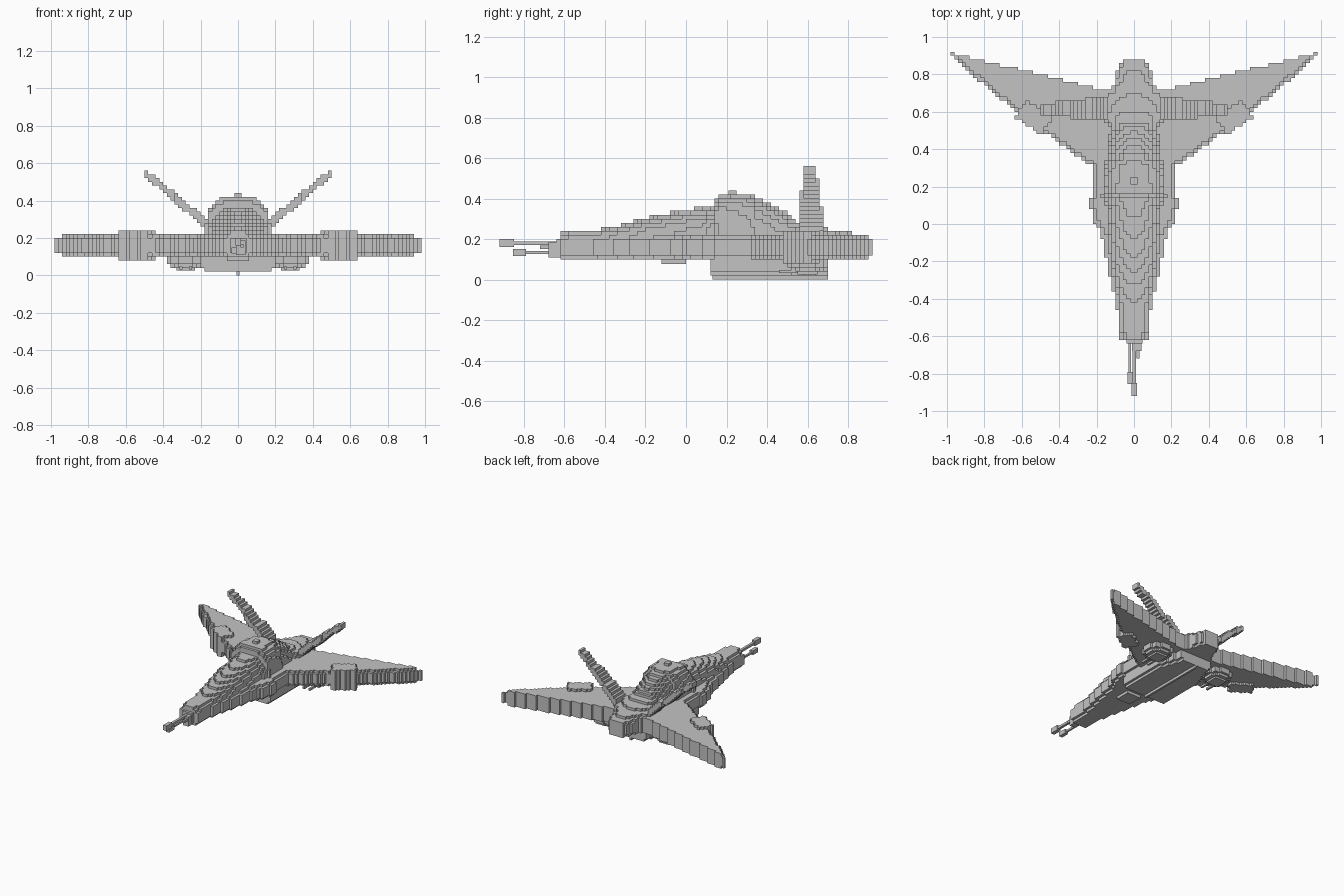
import bpy, bmesh, math

if "Cube" in bpy.data.objects:
    bpy.data.objects.remove(bpy.data.objects["Cube"])

S = 0.02  # block size
grey = bpy.data.materials.new("hull_grey")
grey.diffuse_color = (0.55, 0.55, 0.55, 1)
grey.use_nodes = True
grey.node_tree.nodes["Principled BSDF"].inputs["Base Color"].default_value = grey.diffuse_color


def lerp(table, t):
    """Piecewise linear lookup; 0 outside the table range."""
    for (a, va), (b, vb) in zip(table, table[1:]):
        if a <= t <= b:
            return va + (vb - va) * (t - a) / (b - a)
    return 0.0


def finish(name, bm):
    me = bpy.data.meshes.new(name)
    bm.to_mesh(me)
    bm.free()
    me.materials.append(grey)
    ob = bpy.data.objects.new(name, me)
    bpy.context.collection.objects.link(ob)
    return ob


def blocks(name, inside, lo, hi):
    """Fill the box lo..hi with blocks where inside(x, y, z); keep only outer faces."""
    rng = [range(round(a / S), round(b / S)) for a, b in zip(lo, hi)]
    cells = {(i, j, k) for i in rng[0] for j in rng[1] for k in rng[2]
             if inside((i + .5) * S, (j + .5) * S, (k + .5) * S)}
    bm = bmesh.new()
    verts = {}

    def vert(c):
        if c not in verts:
            verts[c] = bm.verts.new([v * S for v in c])
        return verts[c]

    for c in cells:
        for ax in range(3):
            u, v = (ax + 1) % 3, (ax + 2) % 3
            for d in (0, 1):
                n = list(c)
                n[ax] += 2 * d - 1
                if tuple(n) in cells:
                    continue
                quad = []
                for du, dv in ((0, 0), (1, 0), (1, 1), (0, 1)):
                    p = list(c)
                    p[ax] += d
                    p[u] += du
                    p[v] += dv
                    quad.append(vert(tuple(p)))
                bm.faces.new(quad if d else quad[::-1])
    return finish(name, bm)


def box(name, x0, x1, y0, y1, z0, z1):
    bm = bmesh.new()
    bmesh.ops.create_cube(bm, size=1)
    for v in bm.verts:
        v.co = ((x0 + x1) / 2 + v.co.x * (x1 - x0), (y0 + y1) / 2 + v.co.y * (y1 - y0),
                (z0 + z1) / 2 + v.co.z * (z1 - z0))
    return finish(name, bm)


# Main hull and swept wings: half width along y, cut by the trailing edge
HALF = [(-.62, .075), (-.48, .085), (-.3, .125), (-.2, .145), (-.03, .18), (0, .21), (.07, .225),
        (.08, .25), (.13, .25), (.14, .225), (.31, .225), (.34, .27), (.5, .49), (.65, .69),
        (.82, .89), (.93, 1.0)]
TAIL = [(.5, .18), (.7, .15), (.75, .11), (.83, .09), (.88, .06)]


def hull(x, y, z):
    x = abs(x)
    inset = .025 if abs(z - .16) > .045 else 0
    if y > .7 and x < lerp(TAIL, y) - inset / 2:
        return True
    trail = .715 + max(0, x - .16) * .245
    return x < lerp(HALF, y) - inset and y < trail


blocks("hull_and_wings", hull, (-1, -.62, .10), (1, .92, .22))

# Stepped upper deck rising to the bridge
TOP = [(-.62, .24), (-.46, .24), (-.3, .275), (-.22, .3), (-.1, .325), (0, .345), (.14, .365),
       (.16, .43), (.3, .425), (.37, .40), (.47, .345), (.55, .29), (.64, .26), (.76, .24), (.82, .235)]
DECK = [(-.62, .06), (-.4, .08), (-.2, .115), (.08, .135), (.14, .165), (.26, .15), (.4, .135),
        (.52, .12), (.56, .17), (.68, .17), (.7, .13), (.82, .07)]


def deck(x, y, z):
    h = (z - .2) / max(lerp(TOP, y) - .2, .01)
    power = 4 if .14 < y < .34 else 2
    return h < 1 and abs(x) < lerp(DECK, y) * (1 - h ** power) ** .5 + .008


blocks("upper_deck_and_bridge", deck, (-.2, -.62, .20), (.2, .82, .46))
box("bridge_mast", -.02, .02, .21, .25, .41, .44)


# Canted tail fins
def fin(x, y, z):
    x = abs(x)
    mid = .275 + (x - .17) * .84
    t = (x - .17) / .33
    return x > .14 and abs(z - mid) < .028 - .006 * t and .56 + .02 * t < y < .68 - .04 * t


blocks("tail_fins", fin, (-.5, .54, .22), (.5, .70, .55))


# Raised pods wrapped round the wing leading edges
def wing_pod(x, y, z):
    a = (abs(x) - .535) * .83 + (y - .57) * .56
    b = -(abs(x) - .535) * .56 + (y - .57) * .83
    return abs(a) < .085 and abs(b) < .055


blocks("wing_pods", wing_pod, (-.66, .46, .08), (.66, .68, .24))


# Ventral keel and its thin skid
def keel(x, y, z):
    half = .2 if y < .5 else .2 - (y - .5) * .35
    return abs(x) < half - (.02 if z < .04 else 0)


blocks("ventral_keel", keel, (-.2, .12, .02), (.2, .70, .10))
box("keel_skid", -.008, .008, .13, .70, 0, .025)
box("chin_block", -.06, .06, -.12, 0, .078, .11)

# Under-wing round turrets with twin guns
for s, side in ((-1, "left"), (1, "right")):
    def turret(x, y, z, s=s):
        r = .055 if z < .04 else (.08 if z < .06 else .10)
        return math.hypot(x - s * .28, y - .6) < r
    blocks(side + "_turret", turret, (-.4, .48, .04), (.4, .72, .10))
    box(side + "_turret_base", s * .28 - .05, s * .28 + .05, .55, .65, .026, .05)
    for dx in (-.025, .025):
        x = s * .28 + dx
        box(side + "_turret_gun", x - .008, x + .008, .46, .58, .032, .048)

# Nose guns
box("gun_mount", -.04, .045, -.64, -.58, .12, .20)
box("gun_breech", -.01, .04, -.68, -.60, .11, .185)
box("upper_barrel", -.009, .011, -.87, -.60, .17, .188)
box("upper_muzzle", -.014, .016, -.92, -.85, .16, .20)
box("lower_barrel", -.03, -.016, -.80, -.60, .126, .14)
box("lower_muzzle", -.036, -.008, -.855, -.79, .116, .15)
box("side_barrel", .014, .03, -.72, -.60, .15, .168)
